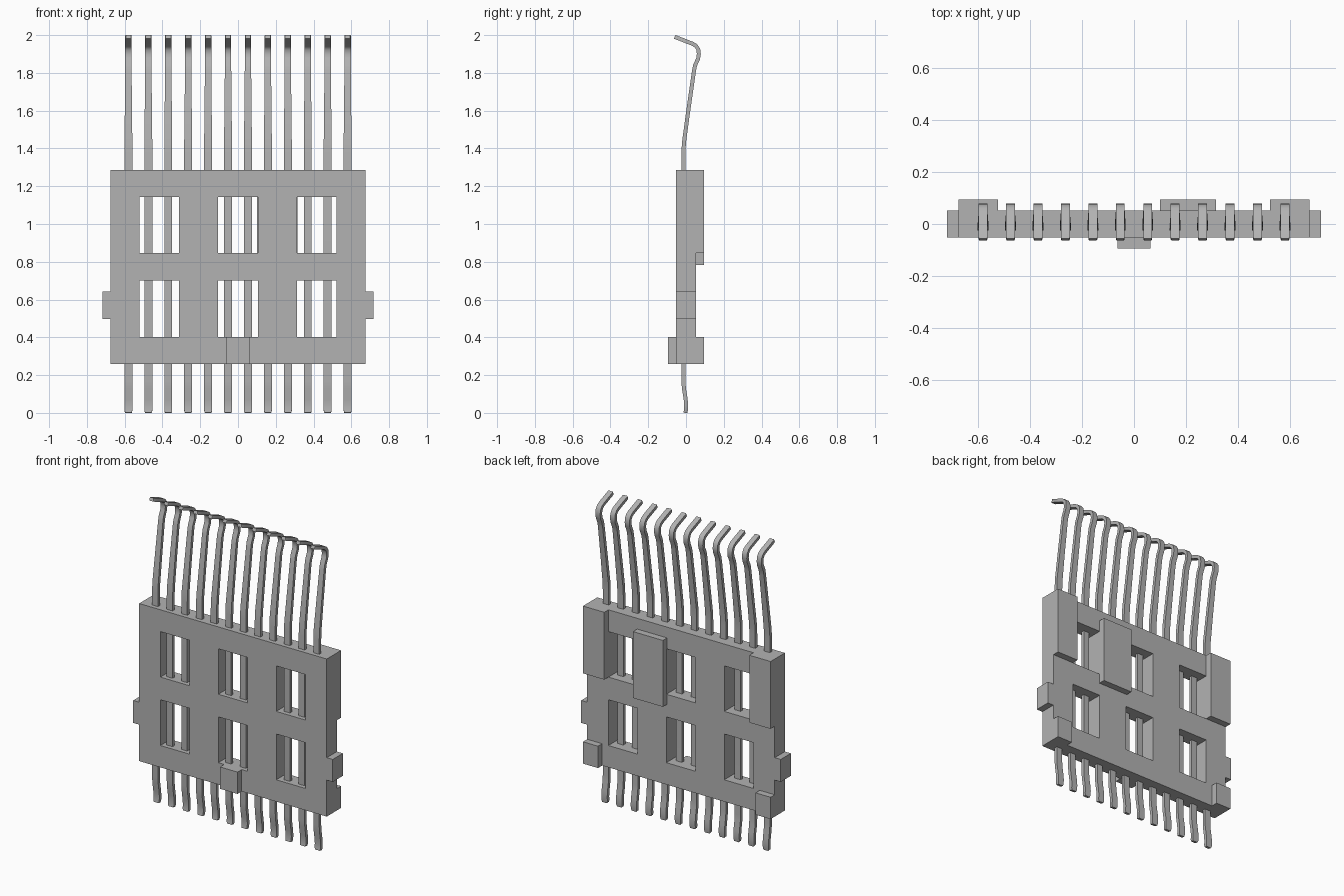
import bpy, bmesh
from mathutils import Vector

cube = bpy.data.objects.get("Cube")
if cube:
    bpy.data.objects.remove(cube, do_unlink=True)

# One plain grey for everything
grey = bpy.data.materials.new("plain_grey")
grey.use_nodes = True
colour = (0.45, 0.45, 0.45, 1)
grey.diffuse_color = colour
grey.node_tree.nodes["Principled BSDF"].inputs["Base Color"].default_value = colour

HALF_W, HALF_D = 0.675, 0.052
BOTTOM, TOP, PAD_Y = 0.26, 1.285, 0.095


def finish(bm, name, smooth=False):
    bmesh.ops.recalc_face_normals(bm, faces=bm.faces)
    mesh = bpy.data.meshes.new(name)
    bm.to_mesh(mesh)
    bm.free()
    mesh.materials.append(grey)
    obj = bpy.data.objects.new(name, mesh)
    bpy.context.scene.collection.objects.link(obj)
    if smooth:
        bpy.ops.object.select_all(action='DESELECT')
        obj.select_set(True)
        bpy.context.view_layer.objects.active = obj
        bpy.ops.object.shade_smooth_by_angle(angle=0.6)
    return obj


def box(name, x, y, z):
    bm = bmesh.new()
    bmesh.ops.create_cube(bm, size=1)
    for v in bm.verts:
        v.co = Vector([(a + b) / 2 + c * (b - a) for c, (a, b) in zip(v.co, (x, y, z))])
    return finish(bm, name)


# Housing: a grid of cells with the six windows left out, extruded to depth
xs = [-HALF_W, -0.522, -0.312, -0.105, 0.105, 0.312, 0.522, HALF_W]
zs = [BOTTOM, 0.402, 0.70, 0.847, 1.143, TOP]
bm = bmesh.new()
grid = [[bm.verts.new((x, -HALF_D, z)) for x in xs] for z in zs]
for r in range(len(zs) - 1):
    for c in range(len(xs) - 1):
        if r % 2 and c % 2:
            continue
        bm.faces.new((grid[r][c], grid[r][c + 1], grid[r + 1][c + 1], grid[r + 1][c]))
extruded = bmesh.ops.extrude_face_region(bm, geom=bm.faces[:], use_keep_orig=True)
for item in extruded["geom"]:
    if isinstance(item, bmesh.types.BMVert):
        item.co.y = HALF_D
finish(bm, "housing")

# Ears and rear corner pads on both sides
for side, s in (("left", 1), ("right", -1)):
    def span(a, b):
        return sorted((s * a, s * b))
    box(side + "_ear", span(HALF_W, 0.718), (-HALF_D, HALF_D), (0.497, 0.643))
    box(side + "_upper_pad", span(0.522, HALF_W), (HALF_D, PAD_Y), (0.847, TOP))
    box(side + "_lower_pad", span(0.567, HALF_W), (HALF_D, PAD_Y), (BOTTOM, 0.402))

# Front key and rear plate
box("front_key", (-0.063, 0.063), (-PAD_Y, -HALF_D), (BOTTOM, 0.402))
box("rear_plate", (0.10, 0.315), (HALF_D, PAD_Y), (0.783, 1.215))

# Pins: flat strip swept along a bent side path of (y, z, width)
path = [(-0.003, 0.0, 0.034), (-0.001, 0.012, 0.042), (0.001, 0.04, 0.042),
        (-0.002, 0.075, 0.042), (-0.011, 0.13, 0.042), (-0.014, 0.17, 0.042),
        (-0.014, 1.37, 0.042), (-0.011, 1.43, 0.042), (0.012, 1.6, 0.038),
        (0.042, 1.81, 0.034), (0.048, 1.84, 0.034), (0.064, 1.875, 0.034),
        (0.068, 1.9, 0.034), (0.065, 1.925, 0.034), (0.053, 1.943, 0.034),
        (0.035, 1.954, 0.034), (-0.055, 1.989, 0.034), (-0.06, 1.991, 0.028)]
points = [Vector((0, y, z)) for y, z, w in path]
HALF_T = 0.0105


def pin(name, x):
    bm = bmesh.new()
    rings = []
    for i, p in enumerate(points):
        along = (points[min(i + 1, len(points) - 1)] - points[max(i - 1, 0)]).normalized()
        normal = Vector((0, along.z, -along.y)) * HALF_T
        across = Vector((path[i][2] / 2, 0, 0))
        centre = p + Vector((x, 0, 0))
        corners = (across + normal, normal - across, -across - normal, across - normal)
        rings.append([bm.verts.new(centre + k) for k in corners])
    for a, b in zip(rings, rings[1:]):
        for k in range(4):
            n = (k + 1) % 4
            bm.faces.new((a[k], a[n], b[n], b[k]))
    bm.faces.new(rings[0])
    bm.faces.new(rings[-1])
    finish(bm, name, smooth=True)


for i in range(12):
    pin(f"pin_{i + 1}", (i - 5.5) * 0.1055)
